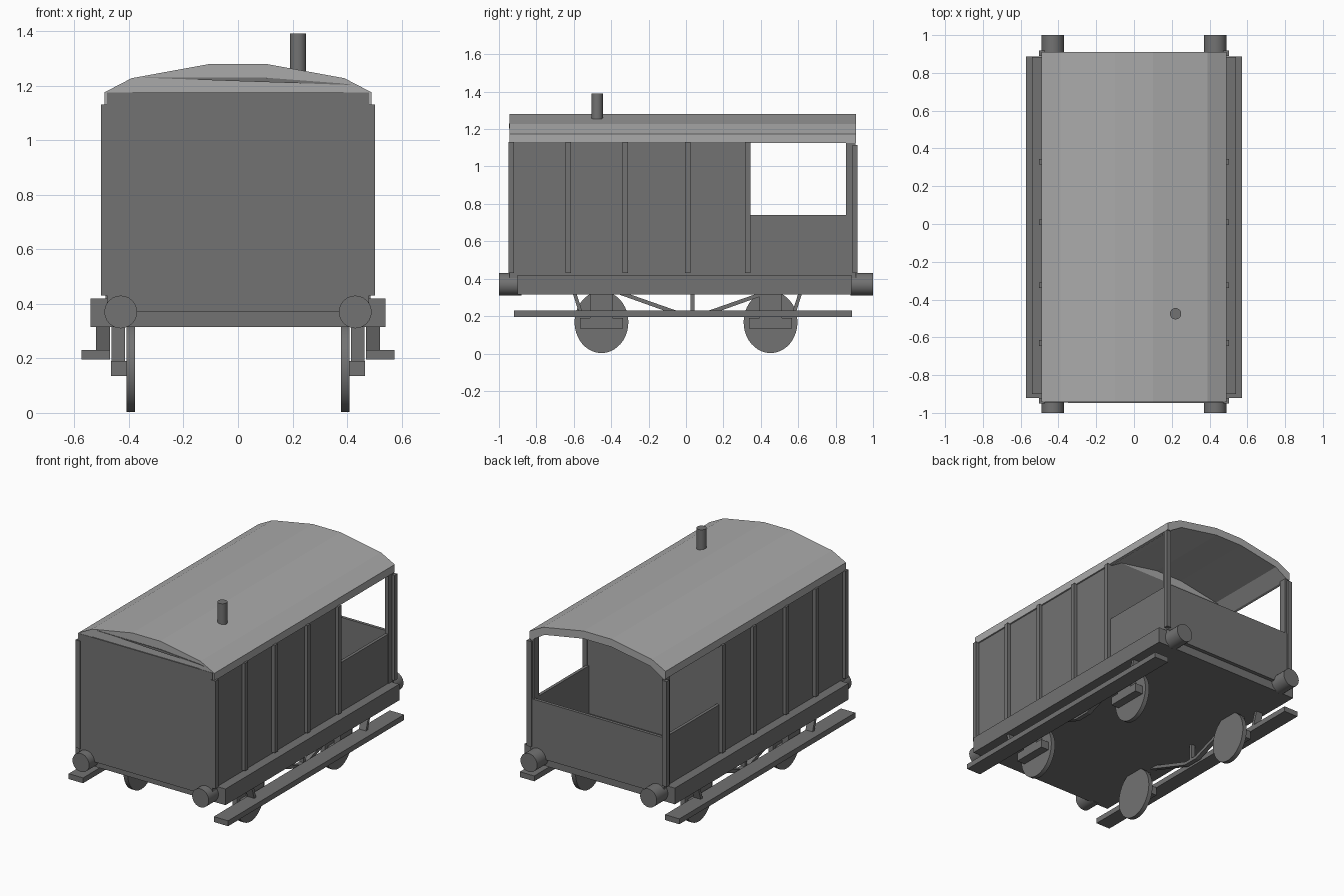
import bpy, bmesh, math
from mathutils import Vector

cube = bpy.data.objects.get("Cube")
if cube:
    bpy.data.objects.remove(cube)


def material(name, value):
    m = bpy.data.materials.new(name)
    m.use_nodes = True
    color = (value, value, value, 1)
    m.diffuse_color = color
    m.node_tree.nodes["Principled BSDF"].inputs["Base Color"].default_value = color
    return m


dark = material("dark_grey", 0.17)
light = material("light_grey", 0.40)


def finish(bm, name, mat):
    bmesh.ops.recalc_face_normals(bm, faces=bm.faces)
    mesh = bpy.data.meshes.new(name)
    bm.to_mesh(mesh)
    bm.free()
    mesh.materials.append(mat)
    ob = bpy.data.objects.new(name, mesh)
    bpy.context.collection.objects.link(ob)
    return ob


def box(name, x, y, z, mat=dark):
    bm = bmesh.new()
    bmesh.ops.create_cube(bm, size=1)
    for v in bm.verts:
        v.co = Vector([(r[0] + r[1]) / 2 + c * (r[1] - r[0])
                       for r, c in zip((x, y, z), v.co)])
    return finish(bm, name, mat)


def extrude(name, points, axis, start, end, mat=dark):
    """Extrude an outline of (x or y, z) points along the other level axis."""
    bm = bmesh.new()
    place = (lambda a, z: (a, start, z)) if axis == "y" else (lambda a, z: (start, a, z))
    face = bm.faces.new([bm.verts.new(place(a, z)) for a, z in points])
    new = bmesh.ops.extrude_face_region(bm, geom=[face])["geom"]
    step = Vector((0, end - start, 0)) if axis == "y" else Vector((end - start, 0, 0))
    bmesh.ops.translate(bm, vec=step, verts=[v for v in new if isinstance(v, bmesh.types.BMVert)])
    return finish(bm, name, mat)


def cylinder(name, center, radius, depth, axis="z", sides=24, tall=1.0):
    rot = {"z": (0, 0, 0), "y": (math.pi / 2, 0, 0), "x": (0, math.pi / 2, 0)}[axis]
    bpy.ops.mesh.primitive_cylinder_add(vertices=sides, radius=radius, depth=depth)
    ob = bpy.context.object
    ob.name = name
    ob.rotation_euler = rot
    bpy.ops.object.transform_apply(location=False, rotation=True, scale=False)
    ob.scale.z = tall
    ob.location = center
    ob.data.materials.append(dark)
    bpy.ops.object.shade_smooth_by_angle()
    return ob


def mirrored(half):
    return half + [(-a, z) for a, z in reversed(half)]


# Roof shell and the light infill above the cabin
outer = mirrored([(0.49, 1.125), (0.49, 1.175), (0.39, 1.227), (0.1, 1.28)])
inner = mirrored([(0.47, 1.125), (0.38, 1.18), (0.1, 1.23)])
extrude("roof", outer + inner[::-1], "y", -0.943, 0.91, light)
extrude("roof_infill", inner, "y", -0.938, 0.335, light)
extrude("front_roof_recess", [(-0.35, 1.229), (0.1, 1.229), (0.38, 1.208), (0.42, 1.202), (0, 1.216)],
        "y", -0.947, -0.944)
cylinder("chimney", (0.22, -0.475, 1.32), 0.03, 0.14)

# Cabin, balcony walls and floor
box("cabin", (-0.48, 0.48), (-0.945, 0.34), (0.37, 1.175))
box("balcony_floor", (-0.48, 0.48), (0.34, 0.91), (0.37, 0.43))
box("balcony_end_wall", (-0.48, 0.48), (0.89, 0.91), (0.37, 0.74))

# Underframe
box("chassis", (-0.54, 0.54), (-0.90, 0.885), (0.315, 0.42))

for s, side in ((1, "left"), (-1, "right")):
    def span(a, b):
        return sorted((s * a, s * b))

    # Side wall of the balcony and upright strips
    box(f"{side}_balcony_wall", span(0.46, 0.48), (0.34, 0.91), (0.37, 0.74))
    for y in (-0.935, -0.63, -0.325, 0.01, 0.33):
        box(f"{side}_upright", span(0.47, 0.503), (y - 0.015, y + 0.015), (0.43, 1.13))
    box(f"{side}_corner_post", span(0.46, 0.485), (0.855, 0.905), (0.42, 1.13))
    box(f"{side}_corner_strip", span(0.47, 0.503), (0.89, 0.918), (0.43, 1.115))

    # Footboard with its slanted hangers
    box(f"{side}_footboard", span(0.47, 0.573), (-0.92, 0.887), (0.195, 0.23))
    for e, c in ((-1, 0), (1, 0.015)):
        pts = [(e * a + c, z) for a, z in ((0.605, 0.32), (0.585, 0.32), (0.545, 0.195), (0.565, 0.195))]
        extrude(f"{side}_footboard_hanger", pts, "x", s * 0.47, s * 0.52)

    # Truss rod between the axles
    top = [(-0.37, 0.32), (-0.02, 0.195), (0.09, 0.195), (0.44, 0.32)]
    low = [(0.38, 0.32), (0.08, 0.215), (-0.01, 0.215), (-0.31, 0.32)]
    extrude(f"{side}_truss_rod", top + low, "x", s * 0.425, s * 0.455)
    box(f"{side}_truss_post", span(0.425, 0.455), (0.025, 0.045), (0.2, 0.32))

    for e, end in ((-1, "front"), (1, "back")):
        y = e * 0.452
        # Wheel, axle box and buffer
        cylinder(f"{end}_{side}_wheel", (s * 0.393, y, 0.168), 0.144, 0.03, "x", 40, 1.15)
        box(f"{end}_{side}_axle_box", span(0.405, 0.465), (y - 0.115, y + 0.115), (0.135, 0.19))
        box(f"{end}_{side}_axle_hanger", span(0.415, 0.463), (y - 0.06, y + 0.06), (0.19, 0.32))
        cylinder(f"{end}_{side}_buffer", (s * 0.43 + e * s * 0.0, e * 0.94, 0.37), 0.06, 0.12, "y")
